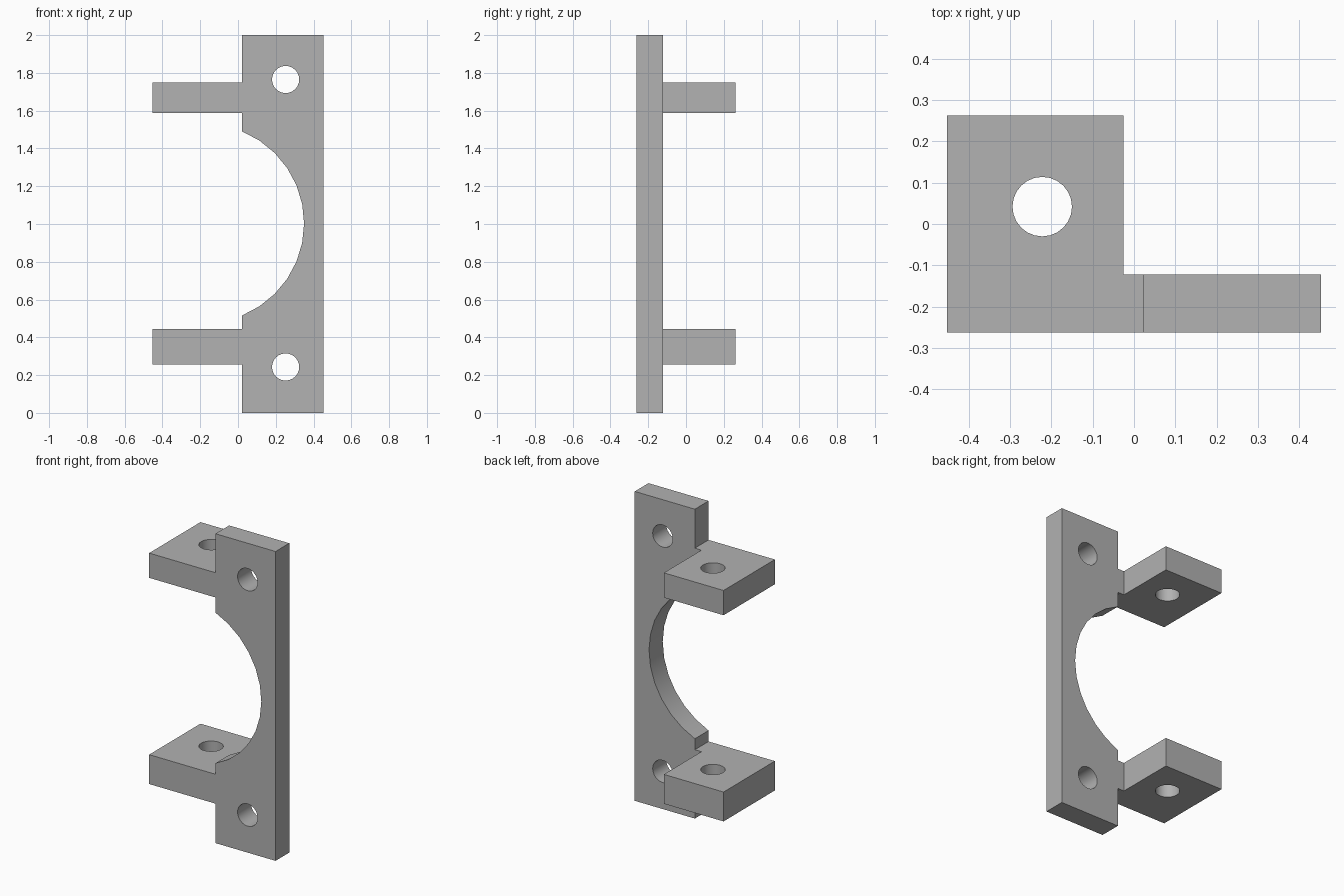
import bpy, bmesh
from math import sin, cos, tau, asin
from mathutils import Matrix, Vector

cube = bpy.data.objects.get("Cube")
if cube:
    bpy.data.objects.remove(cube, do_unlink=True)

grey = bpy.data.materials.new("plain grey")
grey.use_nodes = True
colour = (0.445, 0.445, 0.445, 1)
grey.diffuse_color = colour
grey.node_tree.nodes["Principled BSDF"].inputs["Base Color"].default_value = colour


def arc(cx, cy, r, start, end, steps):
    """Points along an arc, both ends included."""
    return [(cx + r * cos(start + (end - start) * i / steps),
             cy + r * sin(start + (end - start) * i / steps)) for i in range(steps + 1)]


def hole(cx, cy, r=0.072, sides=24):
    return arc(cx, cy, r, 0, tau, sides)[:-1]


def extruded(name, loops, depth, matrix):
    """Fill an outline with holes, extrude it and place it."""
    bm = bmesh.new()
    edges = []
    for loop in loops:
        verts = [bm.verts.new((x, y, 0)) for x, y in loop]
        edges += [bm.edges.new((a, b)) for a, b in zip(verts, verts[1:] + verts[:1])]
    bmesh.ops.triangle_fill(bm, edges=edges, use_beauty=True, normal=Vector((0, 0, 1)))
    out = bmesh.ops.extrude_face_region(bm, geom=bm.faces[:], use_keep_orig=True)
    top = [g for g in out["geom"] if isinstance(g, bmesh.types.BMVert)]
    bmesh.ops.translate(bm, verts=top, vec=(0, 0, depth))
    bmesh.ops.transform(bm, verts=bm.verts[:], matrix=matrix)
    bmesh.ops.recalc_face_normals(bm, faces=bm.faces[:])
    mesh = bpy.data.meshes.new(name)
    bm.to_mesh(mesh)
    bm.free()
    mesh.materials.append(grey)
    obj = bpy.data.objects.new(name, mesh)
    bpy.context.collection.objects.link(obj)
    bpy.ops.object.select_all(action="DESELECT")
    obj.select_set(True)
    bpy.context.view_layer.objects.active = obj
    bpy.ops.object.shade_smooth_by_angle()
    return obj


LEFT, RIGHT, FRONT, BACK = 0.022, 0.452, -0.262, -0.122

# Upright plate with a round bite and two screw holes, drawn in x and z
bite_x, bite_z, bite_r = -0.175, 1.003, 0.525
half = asin(0.487 / bite_r)
bite = arc(bite_x, bite_z, bite_r, -half, half, 12)
bite[0], bite[-1] = (LEFT, bite[0][1]), (LEFT, bite[-1][1])
outline = [(LEFT, 0)] + bite + [(LEFT, 2), (RIGHT, 2), (RIGHT, 0)]
stand = Matrix.Translation((0, BACK, 0)) @ Matrix.Rotation(tau / 4, 4, "X")
extruded("mounting_plate", [outline, hole(0.252, 0.243), hole(0.252, 1.765)],
         BACK - FRONT, stand)

# Two flat lugs, each with a short neck that meets the plate
lug = [(-0.452, FRONT), (LEFT, FRONT), (LEFT, BACK), (-0.025, BACK),
       (-0.025, 0.262), (-0.452, 0.262)]
for name, low, high in (("lower_lug", 0.255, 0.445), ("upper_lug", 1.588, 1.748)):
    extruded(name, [lug, hole(-0.222, 0.042)], high - low, Matrix.Translation((0, 0, low)))
